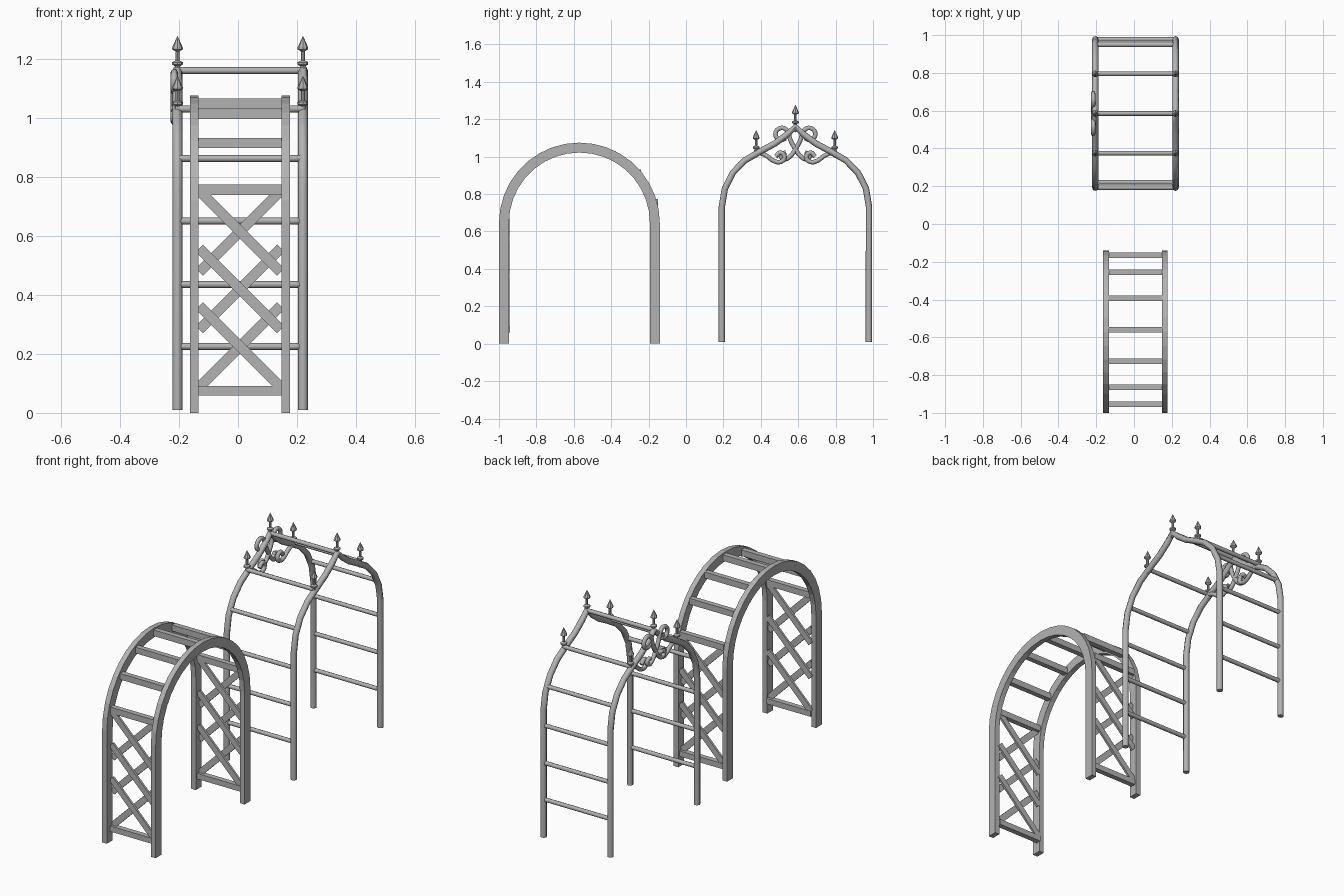
import bpy, bmesh, math
from mathutils import Matrix

cube = bpy.data.objects.get("Cube")
if cube:
    bpy.data.objects.remove(cube)

grey = bpy.data.materials.new("plain_grey")
grey.use_nodes = True
grey.diffuse_color = (0.45, 0.45, 0.45, 1)
grey.node_tree.nodes["Principled BSDF"].inputs["Base Color"].default_value = grey.diffuse_color


def add(name, mesh, smooth=False):
    obj = bpy.data.objects.new(name, mesh)
    bpy.context.collection.objects.link(obj)
    mesh.materials.clear()
    mesh.materials.append(grey)
    if smooth:
        bpy.ops.object.select_all(action='DESELECT')
        obj.select_set(True)
        bpy.context.view_layer.objects.active = obj
        bpy.ops.object.shade_smooth_by_angle(angle=math.radians(50))
    return obj


def from_bmesh(name, bm, smooth=False):
    bmesh.ops.recalc_face_normals(bm, faces=bm.faces)
    mesh = bpy.data.meshes.new(name)
    bm.to_mesh(mesh)
    bm.free()
    return add(name, mesh, smooth)


def box(name, size, loc, tilt=0):
    bm = bmesh.new()
    bmesh.ops.create_cube(bm, size=1)
    place = Matrix.Translation(loc) @ Matrix.Rotation(tilt, 4, 'Y')
    bm.transform(place @ Matrix.Diagonal((*size, 1)))
    return from_bmesh(name, bm)


def tube(name, points, radius, curved=False):
    curve = bpy.data.curves.new(name, 'CURVE')
    curve.dimensions = '3D'
    curve.bevel_depth = radius
    curve.bevel_resolution = 2
    curve.use_fill_caps = True
    curve.resolution_u = 4
    spline = curve.splines.new('BEZIER' if curved else 'POLY')
    if curved:
        spline.bezier_points.add(len(points) - 1)
        for bp, p in zip(spline.bezier_points, points):
            bp.co = p
            bp.handle_left_type = bp.handle_right_type = 'AUTO'
    else:
        spline.points.add(len(points) - 1)
        for sp, p in zip(spline.points, points):
            sp.co = (*p, 1)
    temp = bpy.data.objects.new("temp", curve)
    bpy.context.collection.objects.link(temp)
    bpy.context.view_layer.update()
    mesh = bpy.data.meshes.new_from_object(temp.evaluated_get(bpy.context.evaluated_depsgraph_get()))
    bpy.data.objects.remove(temp)
    return add(name, mesh, True)


def lathe(name, profile, loc, sides=8):
    bm = bmesh.new()
    verts = [bm.verts.new((r, 0, z)) for r, z in profile]
    edges = [bm.edges.new(pair) for pair in zip(verts, verts[1:])]
    bmesh.ops.spin(bm, geom=verts + edges, cent=(0, 0, 0), axis=(0, 0, 1),
                   angle=math.tau, steps=sides)
    bmesh.ops.remove_doubles(bm, verts=bm.verts, dist=0.0005)
    bm.transform(Matrix.Translation(loc))
    return from_bmesh(name, bm)


# Timber arch: two flat round-topped frames
WOOD_Y, SPRING, OUTER, INNER = -0.57, 0.645, 0.43, 0.377
MID_X, SPAN = 0.007, 0.28


def arch_outline(radius, steps=18):
    pts = [(WOOD_Y - radius, 0)]
    for i in range(steps + 1):
        a = math.pi * i / steps
        pts.append((WOOD_Y - radius * math.cos(a), SPRING + radius * math.sin(a)))
    return pts + [(WOOD_Y + radius, 0)]


def timber_frame(name, x, width=0.03):
    bm = bmesh.new()
    out, inn = [[bm.verts.new((x, *p)) for p in arch_outline(r)] for r in (OUTER, INNER)]
    faces = [bm.faces.new((out[i], out[i + 1], inn[i + 1], inn[i])) for i in range(len(out) - 1)]
    ext = bmesh.ops.extrude_face_region(bm, geom=faces, use_keep_orig=True)
    moved = [v for v in ext["geom"] if isinstance(v, bmesh.types.BMVert)]
    bmesh.ops.translate(bm, verts=moved, vec=(width, 0, 0))
    return from_bmesh(name, bm)


timber_frame("timber_frame_right", -0.163)
timber_frame("timber_frame_left", 0.147)

# Timber slats over the arch and rails near the ground
SLAT_Y = -0.56
for i, angle in enumerate((16, 42, 66, 90, 114, 138, 164)):
    a = math.radians(angle)
    box(f"timber_slat_{i}", (SPAN, 0.03, 0.035),
        (MID_X, SLAT_Y - 0.41 * math.cos(a), SPRING + 0.403 * math.sin(a)))

for side, label in ((-1, "front"), (1, "back")):
    y = SLAT_Y + side * 0.395
    box(f"bottom_rail_{label}", (SPAN, 0.03, 0.032), (MID_X, y, 0.075))
    # Crossed lattice laths, one layer per direction
    for k, z in enumerate((0.225, 0.42, 0.615)):
        for lean in (-1, 1):
            box(f"lath_{label}_{k}_{'down' if lean > 0 else 'up'}", (0.39, 0.012, 0.035),
                (MID_X, y - lean * 0.006, z), lean * math.pi / 4)

# Metal arch: two pointed tube hoops
METAL_Y = 0.585
HOOPS = {"right": -0.205, "left": 0.22}
half = [(0.393, 0.01), (0.393, 0.735), (0.377, 0.83), (0.334, 0.915), (0.27, 0.98),
        (0.19, 1.027), (0.11, 1.07), (0.045, 1.118), (0, 1.16)]
hoop = [(-d, z) for d, z in half] + half[-2::-1]
for label, x in HOOPS.items():
    tube(f"metal_hoop_{label}", [(x, METAL_Y + d, z) for d, z in hoop], 0.017)

# Metal rungs joining the hoops
rungs = [(0, 1.16)]
for d, z in ((0.393, 0.225), (0.393, 0.435), (0.393, 0.65), (0.364, 0.862), (0.21, 1.03)):
    rungs += [(-d, z), (d, z)]
for i, (d, z) in enumerate(rungs):
    tube(f"metal_rung_{i}", [(x, METAL_Y + d, z) for x in HOOPS.values()], 0.012)

# Spear finials
spear = [(0, -0.03), (0.009, -0.025), (0.009, 0.015), (0.018, 0.02), (0.018, 0.028), (0.007, 0.034),
         (0.007, 0.065), (0.018, 0.072), (0.018, 0.078), (0, 0.118)]
for label, x in HOOPS.items():
    for i, (d, z) in enumerate(((-0.21, 1.025), (0, 1.16), (0.21, 1.025))):
        lathe(f"finial_{label}_{i}", spear, (x, METAL_Y + d, z))

# Scrollwork on one hoop, mirrored about its middle
upper = [(-0.05, 1.1), (-0.08, 1.09), (-0.107, 1.12), (-0.08, 1.153), (-0.045, 1.14),
         (-0.027, 1.09), (0, 1.04), (0.03, 1), (0.06, 0.987), (0.078, 1.01), (0.05, 1.022)]
lower = [(-0.105, 1.0), (-0.08, 1.022), (-0.058, 0.995), (-0.08, 0.972), (-0.115, 0.977),
         (-0.155, 1.005), (-0.2, 1.025)]
for flip, label in ((1, "front"), (-1, "back")):
    for part, pts, x in (("upper", upper, -0.216), ("lower", lower, -0.2)):
        tube(f"{part}_scroll_{label}", [(x, METAL_Y + flip * d, z) for d, z in pts], 0.012, True)
